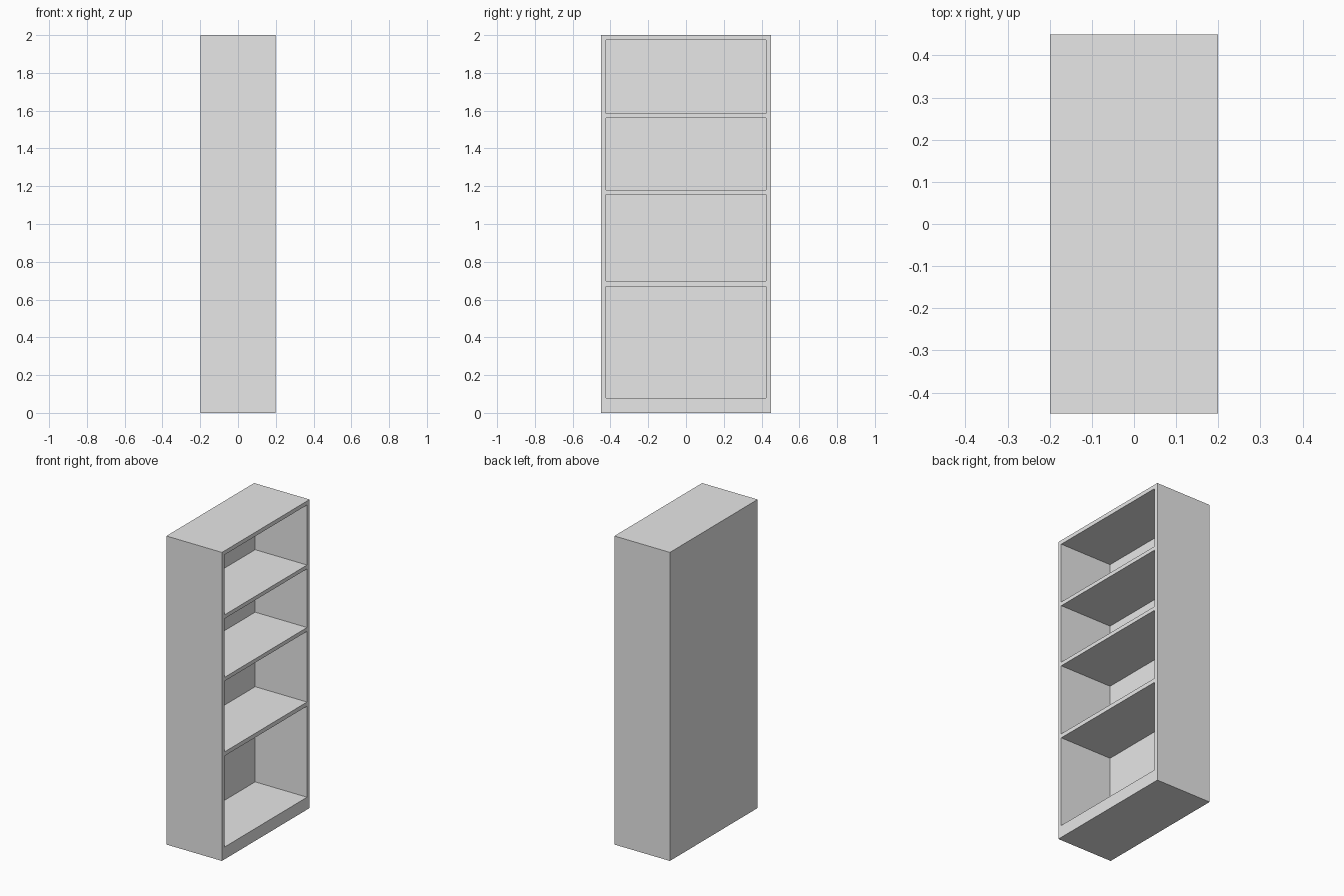
import bpy

if "Cube" in bpy.data.objects:
    bpy.data.objects.remove(bpy.data.objects["Cube"])

WIDTH, DEPTH, HEIGHT = 0.898, 0.398, 2.0
PANEL = 0.026
# (bottom, top) of every open bay
BAYS = [(0.08, 0.67), (0.697, 1.155), (1.18, 1.56), (1.585, 1.974)]

grey = bpy.data.materials.new("light_grey")
grey.diffuse_color = (0.8, 0.8, 0.8, 1)
grey.use_nodes = True
grey.node_tree.nodes["Principled BSDF"].inputs["Base Color"].default_value = grey.diffuse_color


def box(name, lo, hi):
    bpy.ops.mesh.primitive_cube_add(
        size=1, location=[(a + b) / 2 for a, b in zip(lo, hi)])
    ob = bpy.context.object
    ob.name = name
    ob.scale = [b - a for a, b in zip(lo, hi)]
    bpy.ops.object.transform_apply(location=True, rotation=True, scale=True)
    ob.data.materials.append(grey)
    return ob


# Solid cabinet block, opening towards +x
cabinet = box("bookcase", (-DEPTH / 2, -WIDTH / 2, 0), (DEPTH / 2, WIDTH / 2, HEIGHT))

# Hollow out each bay, leaving sides, shelves, plinth and back panel
for i, (z0, z1) in enumerate(BAYS):
    cutter = box(f"bay_cutter_{i + 1}",
                 (-DEPTH / 2 + PANEL, -WIDTH / 2 + PANEL, z0),
                 (DEPTH / 2 + 0.1, WIDTH / 2 - PANEL, z1))
    cutter.hide_render = True
    cutter.hide_set(True)
    cut = cabinet.modifiers.new(f"bay_{i + 1}", 'BOOLEAN')
    cut.operation = 'DIFFERENCE'
    cut.solver = 'EXACT'
    cut.object = cutter
